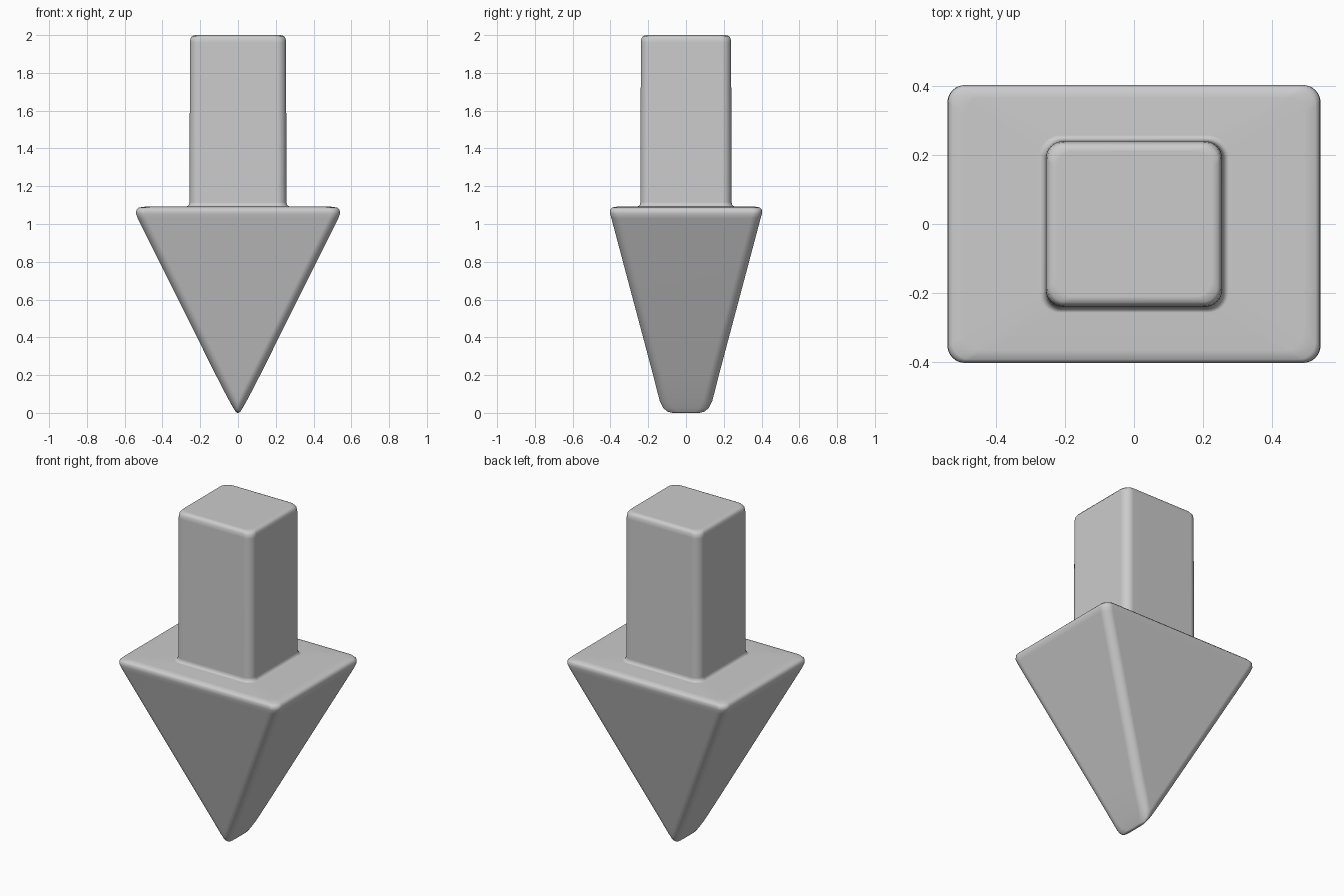
import bpy, bmesh
from math import cos, sin, pi

if "Cube" in bpy.data.objects:
    bpy.data.objects.remove(bpy.data.objects["Cube"])

STEPS = 8  # segments per rounded corner


def ring(bm, z, hx, hy, r):
    """Rounded rectangle loop of vertices at height z."""
    rx, ry = min(r, hx * 0.95), min(r, hy * 0.95)
    verts = []
    for q, (sx, sy) in enumerate([(1, 1), (-1, 1), (-1, -1), (1, -1)]):
        for i in range(STEPS + 1):
            a = (q + i / STEPS) * pi / 2
            verts.append(bm.verts.new((sx * (hx - rx) + rx * cos(a),
                                       sy * (hy - ry) + ry * sin(a), z)))
    return verts


# Sections bottom to top: height, half width, half depth, corner radius
sections = [
    # wedge-shaped head
    (0.000, 0.005, 0.070, 0.05), (0.006, 0.012, 0.096, 0.05),
    (0.025, 0.024, 0.120, 0.05), (0.060, 0.044, 0.138, 0.05),
    (0.120, 0.076, 0.154, 0.05), (0.200, 0.117, 0.174, 0.05),
    (1.030, 0.531, 0.395, 0.05), (1.055, 0.540, 0.402, 0.05),
    (1.075, 0.538, 0.402, 0.05), (1.087, 0.525, 0.392, 0.05),
    (1.092, 0.490, 0.365, 0.05),
    # fillet and shaft
    (1.092, 0.275, 0.257, 0.06), (1.098, 0.262, 0.246, 0.05),
    (1.115, 0.256, 0.241, 0.05), (1.960, 0.255, 0.239, 0.05),
    (1.983, 0.252, 0.236, 0.05), (1.995, 0.243, 0.227, 0.05),
    (2.000, 0.225, 0.210, 0.05),
]

# Arrow: one continuous skin lofted through the sections
bm = bmesh.new()
rings = [ring(bm, *s) for s in sections]
n = len(rings[0])
for a, b in zip(rings, rings[1:]):
    for i in range(n):
        j = (i + 1) % n
        bm.faces.new((a[i], a[j], b[j], b[i]))
bm.faces.new(rings[0][::-1])
bm.faces.new(rings[-1])
bmesh.ops.recalc_face_normals(bm, faces=bm.faces)
for f in bm.faces:
    f.smooth = True
mesh = bpy.data.meshes.new("down_arrow")
bm.to_mesh(mesh)
bm.free()
arrow = bpy.data.objects.new("down_arrow", mesh)
bpy.context.collection.objects.link(arrow)

# Keep the large flat faces reading as flat
weighted = arrow.modifiers.new("weighted_normals", 'WEIGHTED_NORMAL')
weighted.keep_sharp = True
